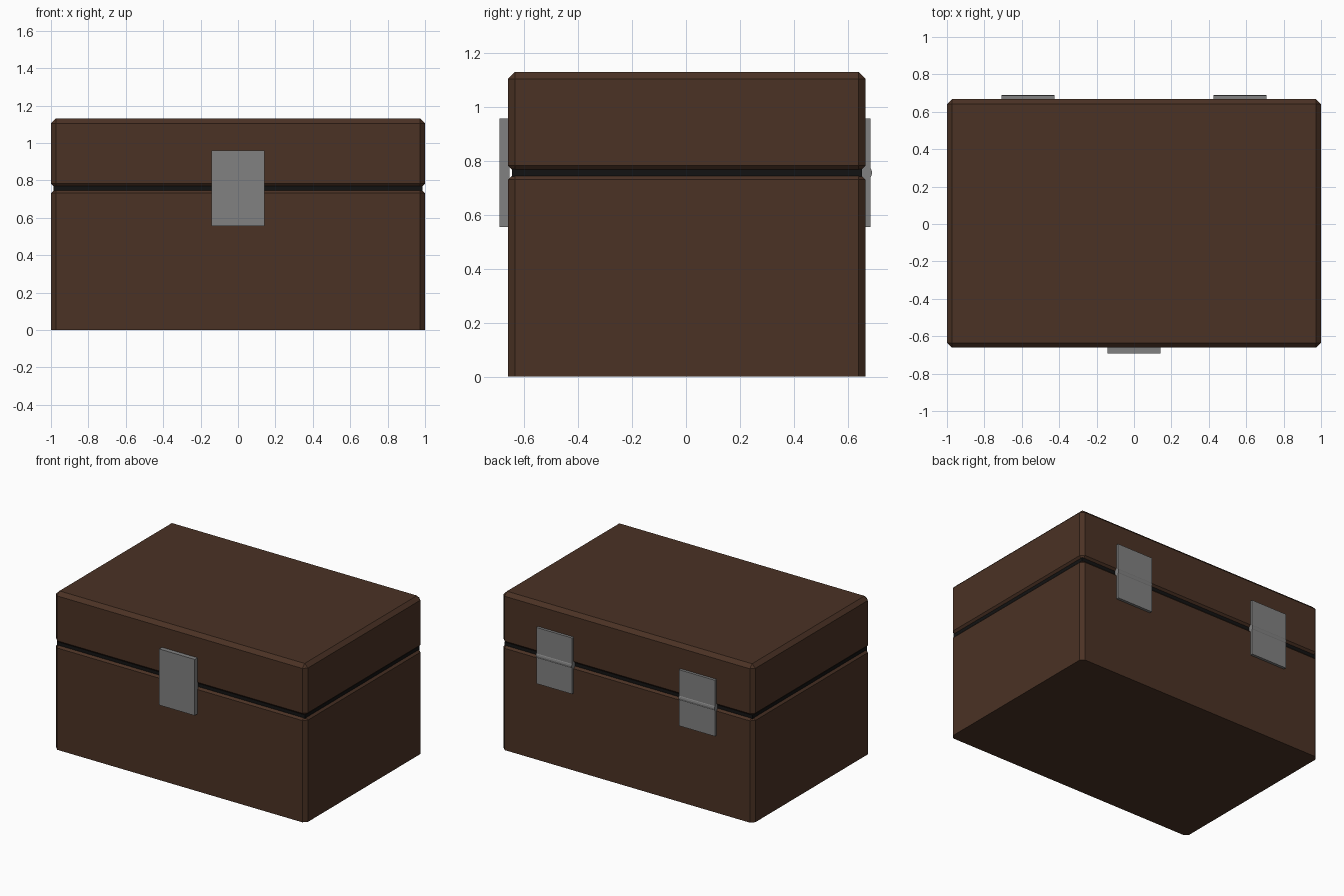
import bpy, bmesh, math
from mathutils import Matrix, Vector

if "Cube" in bpy.data.objects:
    bpy.data.objects.remove(bpy.data.objects["Cube"])


def material(name, rgb):
    m = bpy.data.materials.new(name)
    m.diffuse_color = (*rgb, 1)
    m.use_nodes = True
    m.node_tree.nodes["Principled BSDF"].inputs["Base Color"].default_value = m.diffuse_color
    return m


WOOD = material("dark_wood", (0.07, 0.032, 0.018))
BLACK = material("black_seam", (0.006, 0.006, 0.006))
METAL = material("metal", (0.22, 0.22, 0.22))


def finish(bm, name, mat):
    me = bpy.data.meshes.new(name)
    bm.to_mesh(me)
    bm.free()
    me.materials.append(mat)
    ob = bpy.data.objects.new(name, me)
    bpy.context.collection.objects.link(ob)
    return ob


def box(name, lo, hi, mat, bevel=0.0, keep_bottom=False):
    """Box between two corners, chamfered; the bottom rim can stay sharp."""
    lo, hi = Vector(lo), Vector(hi)
    bm = bmesh.new()
    bmesh.ops.create_cube(bm, size=1, matrix=Matrix.Translation((lo + hi) / 2)
                          @ Matrix.Diagonal((*(hi - lo), 1)))
    if bevel:
        edges = [e for e in bm.edges if not (
            keep_bottom and all(v.co.z < lo.z + 1e-4 for v in e.verts))]
        bmesh.ops.bevel(bm, geom=edges, offset=bevel, segments=1,
                        affect='EDGES', clamp_overlap=True)
    return finish(bm, name, mat)


# wooden body and lid, chamfers meeting in a V groove
Y0, Y1, SEAM = -0.661, 0.667, 0.757
box("body", (-1, Y0, 0), (1, Y1, SEAM), WOOD, 0.026, keep_bottom=True)
box("lid", (-1, Y0, SEAM), (1, Y1, 1.131), WOOD, 0.026)

# black strip in the groove
box("seam_strip", (-0.986, Y0 + 0.014, 0.742), (0.986, Y1 - 0.014, 0.770), BLACK)

# front latch plate
box("latch", (-0.141, -0.693, 0.556), (0.141, -0.655, 0.959), METAL)

# rear hinges: plate plus knuckle
for side, s in (("left", -1), ("right", 1)):
    cx = s * 0.567
    box(f"hinge_plate_{side}", (cx - 0.142, 0.655, 0.556),
        (cx + 0.142, 0.686, 0.959), METAL)
    bm = bmesh.new()
    bmesh.ops.create_cone(bm, cap_ends=True, segments=16, radius1=0.03,
                          radius2=0.03, depth=0.284,
                          matrix=Matrix.Translation((cx, 0.661, SEAM))
                          @ Matrix.Rotation(math.pi / 2, 4, 'Y'))
    finish(bm, f"hinge_knuckle_{side}", METAL)
